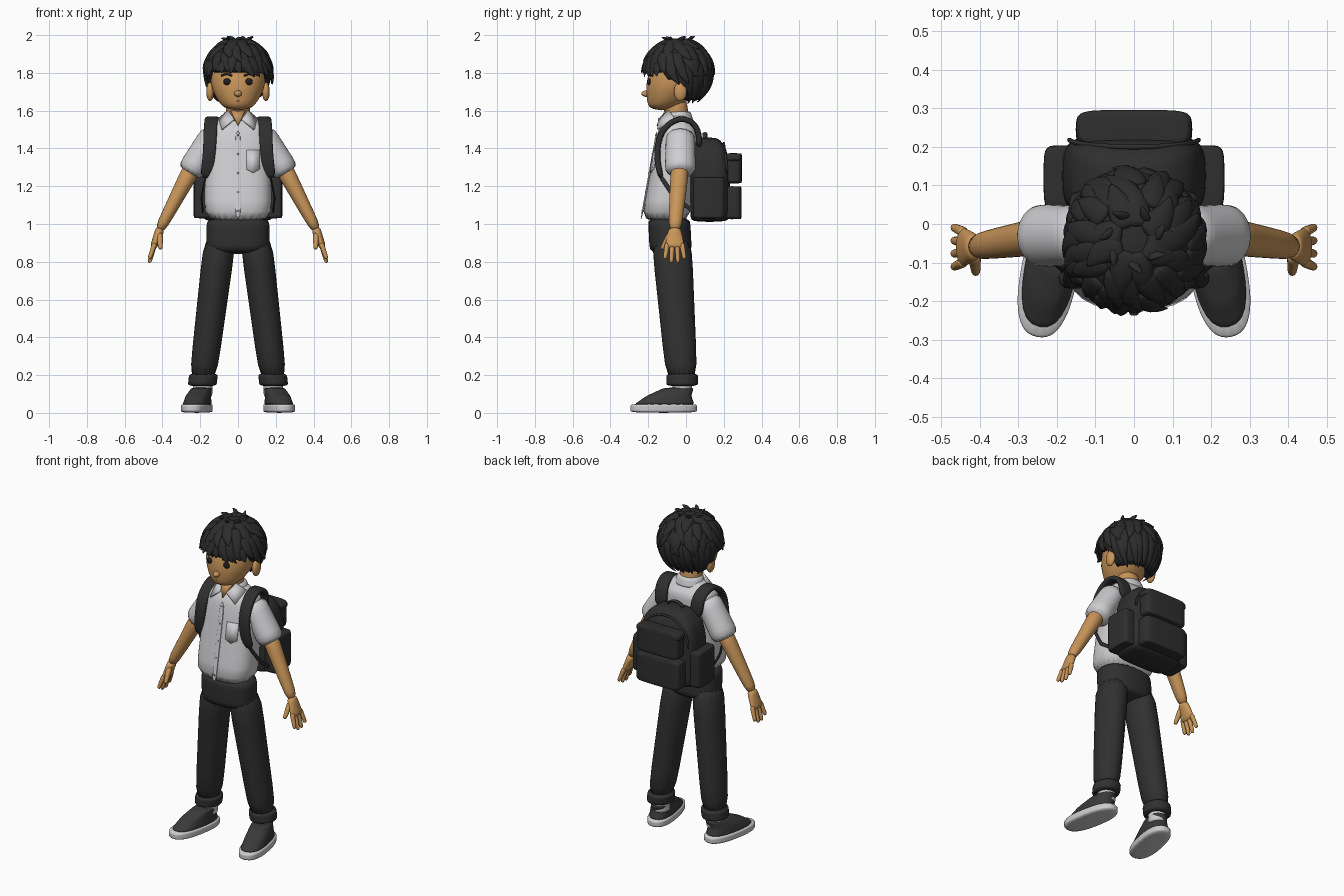
import bpy, bmesh, math, random
from math import sin, cos, pi, tau
from mathutils import Vector

random.seed(4)
cube = bpy.data.objects.get("Cube")
if cube:
    bpy.data.objects.remove(cube)


def material(name, red, green, blue):
    mat = bpy.data.materials.new(name)
    mat.use_nodes = True
    mat.diffuse_color = (red, green, blue, 1)
    shader = mat.node_tree.nodes["Principled BSDF"]
    shader.inputs["Base Color"].default_value = mat.diffuse_color
    shader.inputs["Roughness"].default_value = .8
    return mat


def grey(name, value):
    return material(name, value, value, value * 1.03)


SKIN = material("warm skin", .58, .3, .1)
LIP = material("brown lip", .33, .14, .05)
HAIR = grey("black hair", .025)
SHIRT = grey("white cotton", .62)
PANTS = grey("charcoal trousers", .03)
PACK = grey("black canvas", .028)
SHOE = grey("dark shoe canvas", .042)
SOLE = grey("pale rubber", .6)
EYE = grey("dark eye", .013)
BUTTON = grey("grey button", .4)


def finish(name, bm, mat, mirror=False, sub=0):
    """Turn a bmesh into a smooth, optionally mirrored and subdivided object."""
    bmesh.ops.recalc_face_normals(bm, faces=bm.faces)
    for face in bm.faces:
        face.smooth = True
    mesh = bpy.data.meshes.new(name)
    bm.to_mesh(mesh)
    bm.free()
    mesh.materials.append(mat)
    part = bpy.data.objects.new(name, mesh)
    bpy.context.collection.objects.link(part)
    if mirror:
        part.modifiers.new("Mirror", "MIRROR").use_mirror_merge = False
    if sub:
        smooth = part.modifiers.new("Smooth", "SUBSURF")
        smooth.levels = smooth.render_levels = sub
    return part


def add_sweep(bm, stations, depth=(1, 1), ref=(1, 0, 0), flat=False, power=2, segs=16, steps=4):
    """Skin superellipses along stations (x, y, z, half width); depth is relative to width."""
    rings = [Vector(a).lerp(Vector(b), k / steps)
             for a, b in zip(stations, stations[1:]) for k in range(steps)]
    rings.append(Vector(stations[-1]))
    last = len(rings) - 1
    loops = []
    for i, ring in enumerate(rings):
        along = rings[min(i + 1, last)].xyz - rings[max(i - 1, 0)].xyz
        along = Vector((0, 0, 1)) if flat else along.normalized()
        side = Vector(ref)
        side = (side - side.dot(along) * along).normalized()
        other = along.cross(side) * (depth[0] + (depth[1] - depth[0]) * i / last)
        loop = []
        for k in range(segs):
            c, s = cos(tau * k / segs), sin(tau * k / segs)
            u = math.copysign(abs(c) ** (2 / power), c)
            v = math.copysign(abs(s) ** (2 / power), s)
            loop.append(bm.verts.new(ring.xyz + (side * u + other * v) * ring.w))
        loops.append(loop)
    for a, b in zip(loops, loops[1:]):
        for k in range(segs):
            n = (k + 1) % segs
            bm.faces.new((a[k], a[n], b[n], b[k]))
    bm.faces.new(loops[0])
    bm.faces.new(loops[-1])


def sweep(name, stations, mat, mirror=False, sub=1, **shape):
    bm = bmesh.new()
    add_sweep(bm, stations, **shape)
    return finish(name, bm, mat, mirror, sub)


def limb(name, points, width, mat, mirror=False, taper=1, **shape):
    """Sweep whose width changes evenly from width to width * taper."""
    last = len(points) - 1
    stations = [(*p, width * (1 + (taper - 1) * i / last)) for i, p in enumerate(points)]
    return sweep(name, stations, mat, mirror, **shape)


def ball(name, loc, size, mat, mirror=False):
    bm = bmesh.new()
    bmesh.ops.create_uvsphere(bm, u_segments=20, v_segments=12, radius=1)
    bmesh.ops.scale(bm, vec=size, verts=bm.verts)
    bmesh.ops.translate(bm, vec=loc, verts=bm.verts)
    return finish(name, bm, mat, mirror)


def thicken(part, amount, offset):
    shell = part.modifiers.new("Thickness", "SOLIDIFY")
    shell.thickness, shell.offset = amount, offset


def plate(name, corners, mat, mirror=False):
    bm = bmesh.new()
    bm.faces.new([bm.verts.new(corner) for corner in corners])
    thicken(finish(name, bm, mat, mirror), .009, 0)


# Head and face
sweep("head", [(0, -.13, 1.6, .07), (0, -.09, 1.67, .12), (0, -.07, 1.73, .145),
               (0, -.05, 1.8, .15), (0, -.04, 1.9, .13), (0, -.04, 1.96, .06)],
      SKIN, flat=True, sub=2, steps=1, segs=20)
limb("neck", [(0, -.04, 1.5), (0, -.06, 1.66)], .065, SKIN, flat=True)
ball("nose", (0, -.21, 1.69), (.02, .026, .017), SKIN)
ball("ears", (.148, -.03, 1.7), (.02, .034, .05), SKIN, True)
ball("eyes", (.057, -.195, 1.753), (.021, .011, .018), EYE, True)
limb("eyebrows", [(.03, -.2, 1.785), (.06, -.195, 1.795), (.09, -.175, 1.785)], .006, HAIR, True, segs=8)
limb("mouth", [(-.03, -.197, 1.656), (0, -.203, 1.65), (.03, -.197, 1.656)],
     .004, LIP, ref=(0, 0, 1), segs=8)


# Hair: a scalp shell cut along the hairline, covered by rows of pointed locks
def hairline(az):
    front = -sin(az)
    return .03 if front > .45 else -.2 if front > -.08 else -.95


def scalp(az, el, lift=1):
    return Vector((.178 * lift * cos(el) * cos(az), -.04 + .183 * lift * cos(el) * sin(az),
                   1.8 + .175 * lift * sin(el)))


bm = bmesh.new()
columns, rows = 40, 12
grid = []
for i in range(columns):
    az = tau * i / columns
    low = hairline(az)
    grid.append([bm.verts.new(scalp(az, low + (1.5 - low) * j / rows)) for j in range(rows + 1)])
for i in range(columns):
    a, b = grid[i], grid[(i + 1) % columns]
    for j in range(rows):
        bm.faces.new((a[j], b[j], b[j + 1], a[j + 1]))
bm.faces.new([column[-1] for column in grid])
thicken(finish("hair_shell", bm, HAIR), .03, -1)

bm = bmesh.new()
for row in range(4):
    count = 9 + 6 * row
    for i in range(count):
        az = tau * (i + random.uniform(-.25, .25)) / count
        start = 1.4 - .35 * row
        stop = hairline(az) - .05 if row == 3 else .75 - .4 * row
        stop += random.uniform(-.1, .08)
        curl = random.uniform(-.1, .35)
        flare = random.uniform(.04, .12)
        lock = []
        for t in (0, .25, .5, .75, 1):
            spot = scalp(az + curl * t * t, start + (stop - start) * t, .99 + flare * t * t)
            lock.append((*spot, (.047 - .005 * row) * (1 - t ** 3 * .95)))
        add_sweep(bm, lock, depth=(.4, .5), ref=(-sin(az), cos(az), 0), segs=6, steps=1)
# Loose tufts at the crown
for i in range(7):
    az = i * tau / 7
    base = scalp(az, 1.25, .97)
    tip = base + Vector((cos(az + 1), sin(az + 1), random.uniform(.4, .7))) * .05
    middle = base.lerp(tip, .5) + Vector((0, 0, .01))
    add_sweep(bm, [(*base, .02), (*middle, .017), (*tip, .001)], depth=(.6, .6),
              ref=(-sin(az), cos(az), 0), segs=6, steps=1)
finish("hair_locks", bm, HAIR, sub=1)


# Shirt with sleeves, collar, placket, pocket and buttons
def shirt_front(x, z):
    return (x, .18 * z - .422 + 1.2 * x * x, z)


sweep("shirt_body", [(0, -.11, 1, .182), (0, -.04, 1.5, .172), (0, -.04, 1.58, .08)],
      SHIRT, flat=True, depth=(.72, .56), power=2.6, segs=24)
limb("sleeves", [(.12, -.03, 1.49), (.26, -.03, 1.26)], .07, SHIRT, True, taper=1.1, depth=(1.1, 1.1))
limb("collar_stand", [(0, -.04, 1.54), (0, -.04, 1.6)], .098, SHIRT, taper=.72, flat=True, depth=(.85, .9))
plate("collar_wings", [(.05, -.09, 1.6), (.1, -.06, 1.56), (.085, -.15, 1.5), (.02, -.145, 1.555)], SHIRT, True)
plate("open_neck", [(-.04, -.108, 1.6), (.04, -.108, 1.6), (0, -.152, 1.52)], SKIN)
limb("placket", [shirt_front(0, 1.5), shirt_front(0, 1.02)], .014, SHIRT, depth=(.3, .3), power=4)
plate("chest_pocket", [shirt_front(x, z) for x, z in
                       ((.045, 1.39), (.115, 1.39), (.115, 1.29), (.08, 1.27), (.045, 1.29))], SHIRT)
for i in range(5):
    ball(f"button_{i}", shirt_front(0, 1.47 - i / 10), (.006, .007, .006), BUTTON)

# Arms and hands
limb("arms", [(.23, -.03, 1.32), (.42, -.06, .96)], .051, SKIN, True, taper=.55, depth=(1, 1.2))
limb("palms", [(.41, -.06, .98), (.45, -.06, .87)], .026, SKIN, True, taper=.7, depth=(1.2, 2.9))
for i, finger in enumerate(("index", "middle", "ring", "little")):
    fan = i - 1.5
    limb(finger + "_fingers", [(.44, fan * .025 - .06, .9), (.47, fan * .035 - .06, .79 + fan * fan / 99)],
         .016, SKIN, True, taper=.7, segs=8)
limb("thumbs", [(.415, -.08, .95), (.41, -.13, .865)], .02, SKIN, True, taper=.6, segs=8)

# Trousers
limb("trouser_hips", [(0, -.08, .84), (0, -.09, 1.04)], .168, PANTS,
     flat=True, depth=(.67, .67), power=2.4, segs=24)
limb("trouser_legs", [(.19, -.02, .15), (.09, -.08, .96)], .073, PANTS, True, taper=1.22,
     flat=True, depth=(1.15, 1.25))
limb("trouser_cuffs", [(.19, -.02, .14), (.182, -.02, .21)], .078, PANTS, True, flat=True, depth=(1.1, 1.1))

# Shoes turned slightly outward
shoe = dict(ref=(1, .19, 0), flat=True, power=2.5, segs=24)
limb("socks", [(.187, -.02, .08), (.187, -.02, .165)], .052, SOLE, True, flat=True)
limb("shoe_soles", [(.218, -.118, 0), (.218, -.118, .05)], .075, SOLE, True, depth=(2.4, 2.4), **shoe)
sweep("shoe_uppers", [(.217, -.118, .04, .07), (.21, -.09, .09, .062), (.19, -.035, .135, .052)],
      SHOE, True, depth=(2.4, 1.5), **shoe)
for i in range(3):
    heel_ward, drop = i * .03, i * .012
    limb(f"lace_{i}", [(.18 + drop / 2, -.125 - heel_ward, .11 - drop),
                       (.245 + drop / 2, -.115 - heel_ward, .11 - drop)], .006, SHOE, True,
         ref=(0, 1, 0), segs=8)

# Backpack body and pockets
sweep("pack_body", [(0, .125, 1.01, .175), (0, .128, 1.06, .19), (0, .125, 1.3, .188),
                    (0, .12, 1.4, .16), (0, .115, 1.46, .09)],
      PACK, flat=True, depth=(.55, .6), power=4, segs=24, steps=2)


def pocket(name, x, y, low, high, width, depth, mirror=False):
    rim, narrow = .014, width * .92
    sweep(name, [(x, y, low, narrow), (x, y, low + rim, width), (x, y, high - rim, width),
                 (x, y, high, narrow)], PACK, mirror, flat=True, depth=(depth, depth), power=5, segs=24)


pocket("lower_pocket", 0, .245, 1.025, 1.2, .152, .33)
pocket("upper_pocket", 0, .247, 1.215, 1.37, .142, .35)
pocket("pocket_flap", 0, .25, 1.33, 1.375, .15, .31)
pocket("side_pockets", .188, .12, 1.03, 1.25, .047, 1.8, True)
turns = [pi * k / 12 for k in range(13)]
limb("pack_zip", [(.17 * cos(a), .22 - .02 * sin(a), 1.27 + .16 * sin(a)) for a in turns],
     .007, PACK, ref=(0, 1, 0), segs=8, steps=1)
limb("carry_handle", [(.05 * cos(a), .1, 1.45 + .03 * sin(a)) for a in turns],
     .014, PACK, depth=(.5, .5), ref=(0, 1, 0), segs=8, steps=1)

# Shoulder straps and lower webbing
limb("shoulder_straps", [(.12, .07, 1.4), (.125, .07, 1.5), (.135, .02, 1.555), (.14, -.06, 1.56),
                         (.147, -.135, 1.49), (.15, -.153, 1.4), (.158, -.152, 1.32), (.172, -.13, 1.24)],
     .042, PACK, True, taper=.75, depth=(.4, .5), power=3.5, sub=2, steps=1)
limb("strap_webbing", [(.17, -.14, 1.26), (.195, -.06, 1.14), (.185, .05, 1.06)],
     .012, PACK, True, depth=(.4, .4), ref=(0, 1, 1), segs=8)
